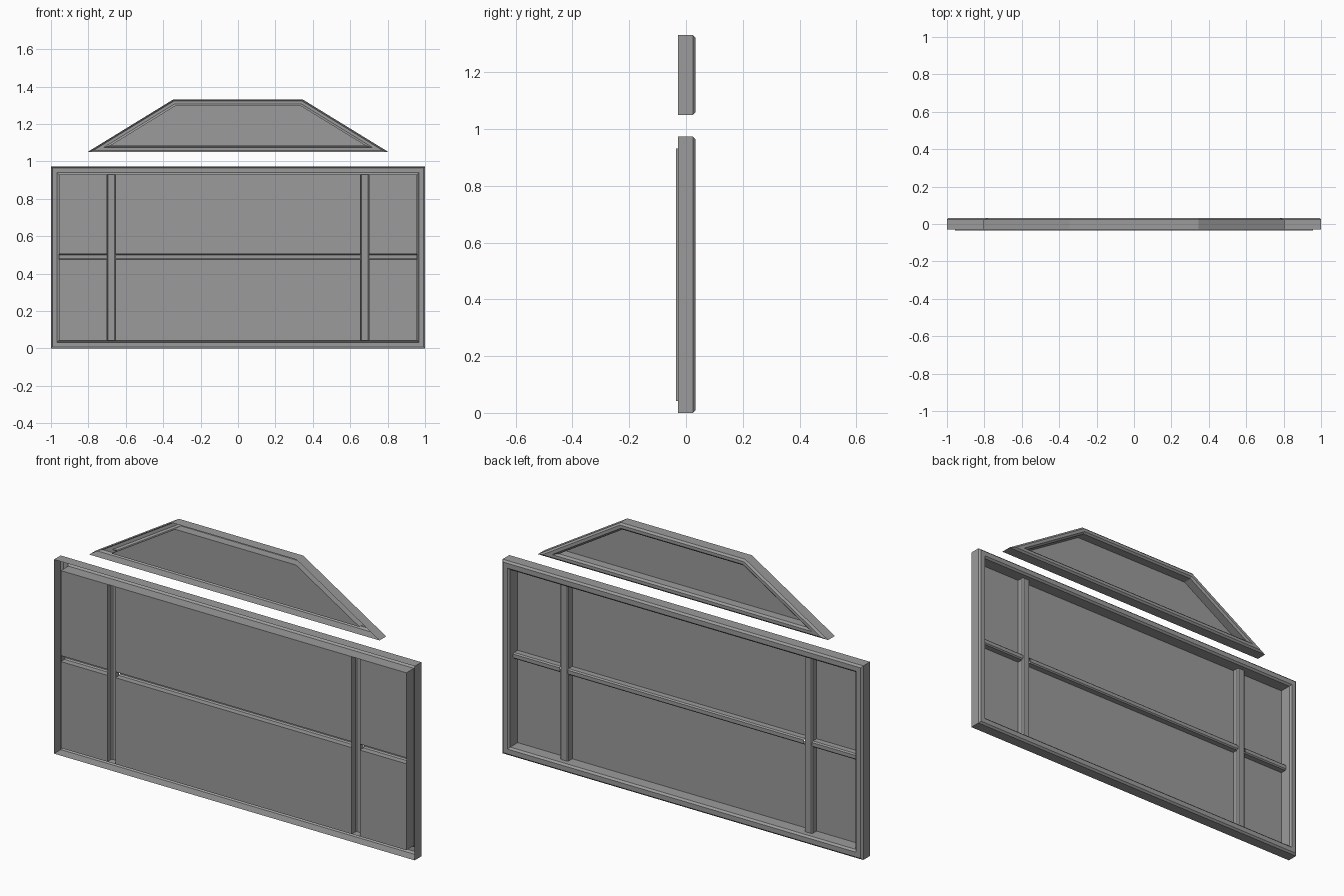
import bpy
from mathutils import Vector

if "Cube" in bpy.data.objects:
    bpy.data.objects.remove(bpy.data.objects["Cube"])

grey = bpy.data.materials.new("plain_grey")
grey.use_nodes = True
grey.diffuse_color = (0.33, 0.33, 0.33, 1)
grey.node_tree.nodes["Principled BSDF"].inputs["Base Color"].default_value = grey.diffuse_color


def add_mesh(name, verts, faces):
    mesh = bpy.data.meshes.new(name)
    mesh.from_pydata(verts, [], faces)
    mesh.materials.append(grey)
    obj = bpy.data.objects.new(name, mesh)
    bpy.context.collection.objects.link(obj)


def inset(outline, dist):
    """Move a counter-clockwise (x, z) outline inwards with mitred corners."""
    points = [Vector(p) for p in outline]
    result = []
    for i, p in enumerate(points):
        d1 = (p - points[i - 1]).normalized()
        d2 = (points[(i + 1) % len(points)] - p).normalized()
        n1, n2 = Vector((-d1.y, d1.x)), Vector((-d2.y, d2.x))
        result.append(p + (n1 + n2) * dist / (1 + n1.dot(n2)))
    return result


def frame(name, outline, profile):
    """Sweep an open (inset, y) profile around the outline."""
    n = len(outline)
    verts = [(p.x, y, p.y) for off, y in profile for p in inset(outline, off)]
    faces = []
    for k in range(len(profile) - 1):
        for i in range(n):
            j = (i + 1) % n
            faces.append((k * n + i, k * n + n + i, k * n + n + j, k * n + j))
    add_mesh(name, verts, faces)


def pane(name, outline, y):
    add_mesh(name, [(p[0], y, p[1]) for p in outline], [range(len(outline))])


def bar(name, centre, half, start, end, vertical):
    """Open-fronted glazing bar with chamfered back edges."""
    c = 0.006
    profile = [(-half, FRONT), (-half, -c), (c - half, 0),
               (half - c, 0), (half, -c), (half, FRONT)]
    verts, faces = [], []
    for u, y in profile:
        for t in (start, end):
            verts.append((centre + u, y, t) if vertical else (t, y, centre + u))
    for k in range(0, 2 * len(profile) - 2, 2):
        quad = (k, k + 1, k + 3, k + 2)
        faces.append(quad if vertical else quad[::-1])
    add_mesh(name, verts, faces)


FRONT, BACK = -0.035, 0.033
HEIGHT, RIM = 0.973, 0.042


def rim_profile(width, pane_y):
    return [(0, -0.029), (0, BACK - 0.009), (0.009, BACK),
            (width - 0.009, BACK), (width, BACK - 0.009), (width, pane_y)]


# Main rectangular window frame
frame("main_frame", [(-1, 0), (1, 0), (1, HEIGHT), (-1, HEIGHT)], rim_profile(RIM, FRONT))

# Six panes separated by the glazing bars
columns = [(RIM - 1, -0.7), (-0.655, 0.655), (0.7, 1 - RIM)]
rows = [(RIM, 0.475), (0.505, HEIGHT - RIM)]
for r, (z0, z1) in zip(("lower", "upper"), rows):
    for c, (x0, x1) in zip(("right", "middle", "left"), columns):
        pane(f"{r}_{c}_pane", [(x0, z0), (x1, z0), (x1, z1), (x0, z1)], FRONT)

# Glazing bars
for side, x in (("right", -0.6775), ("left", 0.6775)):
    bar(f"{side}_upright_bar", x, 0.0225, RIM, HEIGHT - RIM, True)
for c, (x0, x1) in zip(("right", "middle", "left"), columns):
    bar(f"{c}_cross_bar", 0.49, 0.015, x0, x1, False)

# Separate trapezoid window above
trapezoid = [(-0.805, 1.05), (0.805, 1.05), (0.345, 1.332), (-0.345, 1.332)]
frame("upper_frame", trapezoid, rim_profile(0.033, -0.02))
pane("upper_pane", inset(trapezoid, 0.033), -0.02)
